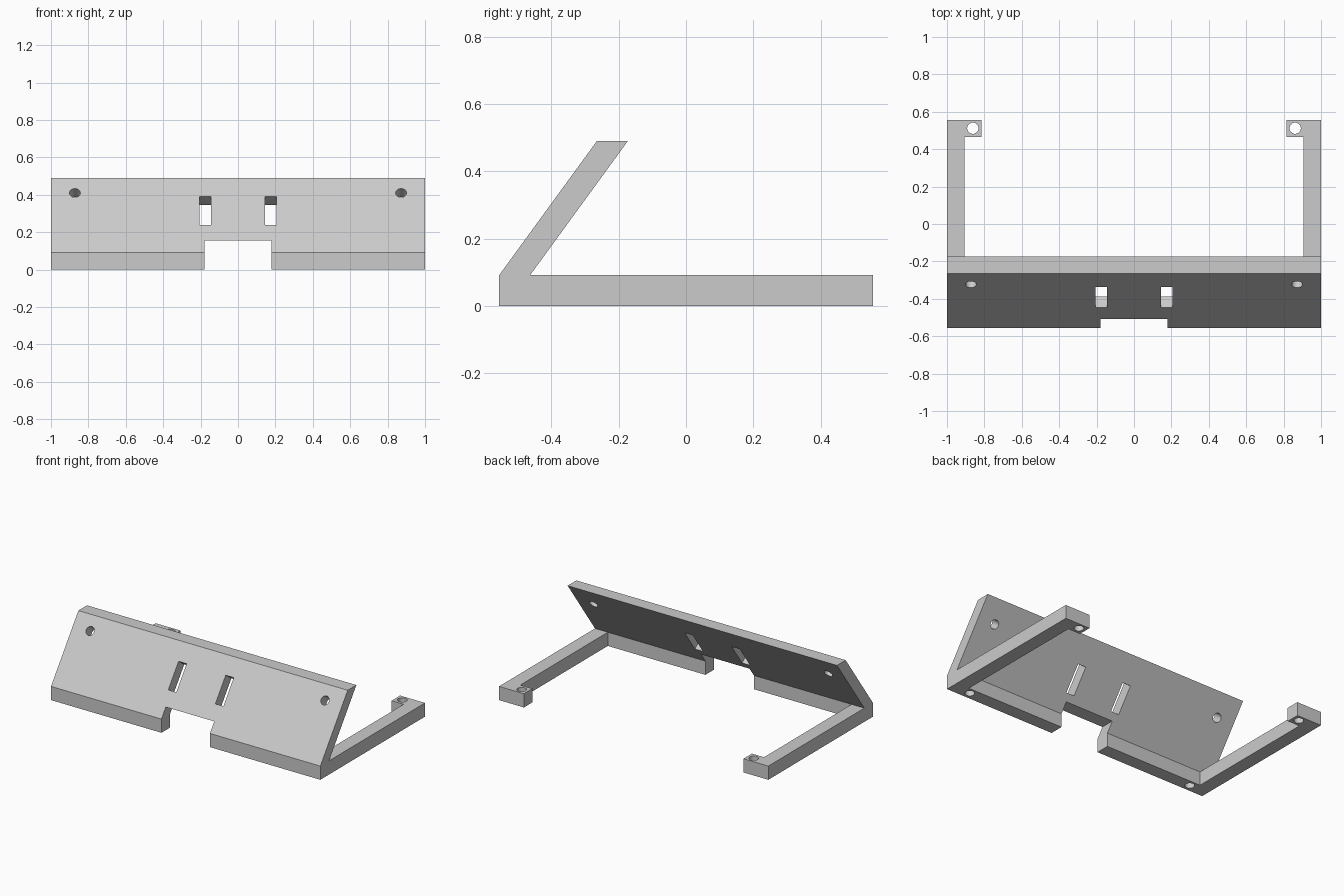
import bpy, bmesh
from math import atan2
from mathutils import Vector, Matrix

cube = bpy.data.objects.get("Cube")
if cube:
    bpy.data.objects.remove(cube, do_unlink=True)

# Main dimensions
HALF, DEPTH, BASE_H, TOP = 1.0, 0.555, 0.092, 0.49
RAIL_IN, LEAN_FRONT, LEAN_BACK = -0.463, -0.265, -0.173
slope = Vector((0, LEAN_FRONT + DEPTH, TOP - BASE_H)).normalized()
tilt = Matrix.Rotation(atan2(slope.z, slope.y), 4, "X")   # local y runs up the panel

grey = bpy.data.materials.new("light_grey")
grey.use_nodes = True
colour = (0.6, 0.6, 0.6, 1)
grey.diffuse_color = colour
grey.node_tree.nodes["Principled BSDF"].inputs["Base Color"].default_value = colour


def finish(name, bm):
    bmesh.ops.recalc_face_normals(bm, faces=bm.faces)
    mesh = bpy.data.meshes.new(name)
    bm.to_mesh(mesh)
    bm.free()
    mesh.materials.append(grey)
    obj = bpy.data.objects.new(name, mesh)
    bpy.context.collection.objects.link(obj)
    return obj


def prism(name, outline, direction):
    """Extrude a closed outline along a direction."""
    bm = bmesh.new()
    face = bm.faces.new([bm.verts.new(p) for p in outline])
    new = bmesh.ops.extrude_face_region(bm, geom=[face])["geom"]
    verts = [v for v in new if isinstance(v, bmesh.types.BMVert)]
    bmesh.ops.translate(bm, verts=verts, vec=direction)
    return finish(name, bm)


def box(name, centre, size, rotation=Matrix()):
    bm = bmesh.new()
    place = Matrix.Translation(centre) @ rotation @ Matrix.Diagonal((*size, 1))
    bmesh.ops.create_cube(bm, size=1, matrix=place)
    return finish(name, bm)


def pin(name, centre, radius, length, rotation=Matrix()):
    bm = bmesh.new()
    bmesh.ops.create_cone(bm, cap_ends=True, segments=32, radius1=radius, radius2=radius,
                          depth=length, matrix=Matrix.Translation(centre) @ rotation)
    return finish(name, bm)


def combine(target, tool, operation):
    tool.hide_render = True
    mod = target.modifiers.new(tool.name, "BOOLEAN")
    mod.operation, mod.object, mod.solver = operation, tool, "EXACT"
    bpy.context.view_layer.objects.active = target
    bpy.ops.object.modifier_apply(modifier=mod.name)
    bpy.data.objects.remove(tool, do_unlink=True)


def on_panel(x, z):
    """Point on the sloping front face at height z."""
    return Vector((x, -DEPTH + (z - BASE_H) * slope.y / slope.z, z))


# Leaning panel with its front rail
profile = [(-DEPTH, 0), (RAIL_IN, 0), (RAIL_IN, BASE_H), (LEAN_BACK, TOP),
           (LEAN_FRONT, TOP), (-DEPTH, BASE_H)]
bracket = prism("leaning_bracket", [(-HALF, y, z) for y, z in profile], (2 * HALF, 0, 0))

# Side legs with inward end tabs
for s in (-1, 1):
    leg = [(HALF, -0.5), (HALF, DEPTH), (0.815, DEPTH), (0.815, 0.465),
           (0.905, 0.465), (0.905, -0.5)]
    combine(bracket, prism("side_leg", [(s * x, y, 0) for x, y in leg], (0, 0, BASE_H)), "UNION")

# Notch in the front rail
combine(bracket, box("notch_cutter", (0, -0.45, 0.0275), (0.36, 0.5, 0.255)), "DIFFERENCE")

# Slots and screw holes, mirrored on both sides
for s in (-1, 1):
    combine(bracket, box("slot_cutter", on_panel(s * 0.175, 0.315),
                         (0.06, 0.186, 0.3), tilt), "DIFFERENCE")
    combine(bracket, pin("panel_hole_cutter", on_panel(s * 0.872, 0.41),
                         0.029, 0.3, tilt), "DIFFERENCE")
    combine(bracket, pin("tab_hole_cutter", (s * 0.862, 0.512, 0.05),
                         0.03, 0.3), "DIFFERENCE")
    combine(bracket, pin("rail_hole_cutter", (s * 0.862, -0.507, 0),
                         0.03, 0.18), "DIFFERENCE")

# Smooth hole walls, crisp edges elsewhere
bpy.ops.object.select_all(action="DESELECT")
bracket.select_set(True)
bpy.context.view_layer.objects.active = bracket
bpy.ops.object.shade_smooth_by_angle()
